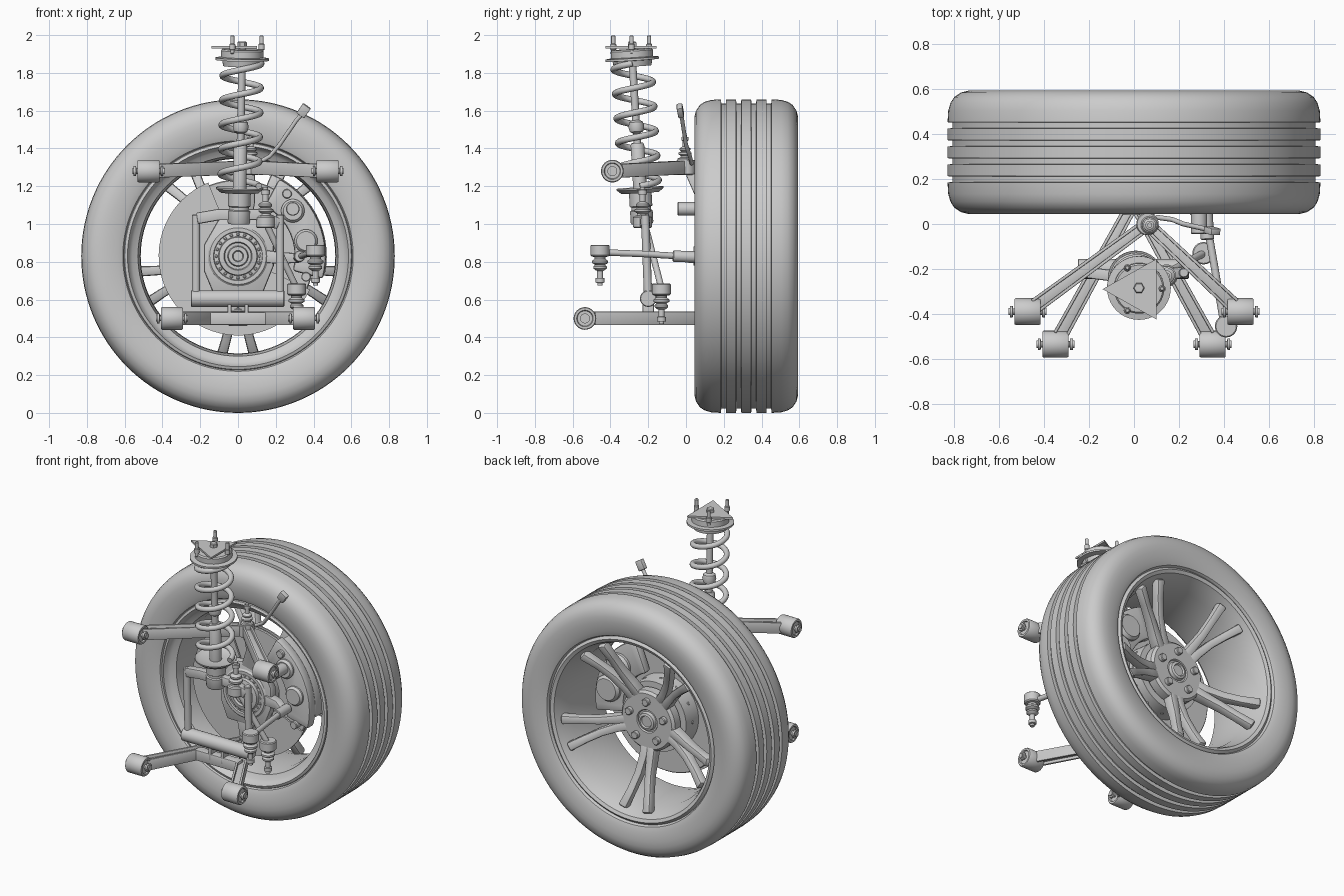
import bpy, bmesh
from math import sin, cos, pi, radians
from mathutils import Vector as V

if "Cube" in bpy.data.objects:
    bpy.data.objects.remove(bpy.data.objects["Cube"])

Y, Z, X = (0, 1, 0), (0, 0, 1), (1, 0, 0)
AX = 0.83                       # wheel axle height


def finish(name, bm, bevel=0):
    bmesh.ops.remove_doubles(bm, verts=bm.verts, dist=1e-5)
    bmesh.ops.recalc_face_normals(bm, faces=bm.faces)
    me = bpy.data.meshes.new(name)
    bm.to_mesh(me)
    bm.free()
    ob = bpy.data.objects.new(name, me)
    bpy.context.collection.objects.link(ob)
    if bevel:
        m = ob.modifiers.new("bevel", 'BEVEL')
        m.width, m.segments, m.limit_method = bevel, 2, 'ANGLE'
    return ob


def lathe(name, prof, origin=(0, 0, AX), axis=Y, seg=32, closed=False):
    """Revolve (radius, distance) points around an axis."""
    bm = bmesh.new()
    q, o = V(axis).to_track_quat('Z', 'Y'), V(origin)
    rows = [[bm.verts.new(o + q @ V((r * cos(2 * pi * i / seg), r * sin(2 * pi * i / seg), d)))
             for i in range(seg)] for r, d in prof]
    pairs = list(zip(rows, rows[1:])) + ([(rows[-1], rows[0])] if closed else [])
    for a, b in pairs:
        for i in range(seg):
            j = (i + 1) % seg
            bm.faces.new((a[i], a[j], b[j], b[i]))
    return finish(name, bm)


def rod(name, p, q, r, seg=20, c=0.004):
    p, q = V(p), V(q)
    n = (q - p).length
    return lathe(name, [(0, 0), (r - c, 0), (r, c), (r, n - c), (r - c, n), (0, n)], p, q - p, seg)


def beam(name, pts, sizes, up=Z, bevel=0.008):
    """Rectangular section (width, height) swept along points."""
    bm = bmesh.new()
    pts, up, rows = [V(p) for p in pts], V(up), []
    for i, p in enumerate(pts):
        t = (pts[min(i + 1, len(pts) - 1)] - pts[max(i - 1, 0)]).normalized()
        s = t.cross(up).normalized()
        u = s.cross(t)
        w, h = sizes[min(i, len(sizes) - 1)]
        rows.append([bm.verts.new(p + s * a * w / 2 + u * b * h / 2)
                     for a, b in ((-1, -1), (1, -1), (1, 1), (-1, 1))])
    for a, b in zip(rows, rows[1:]):
        for i in range(4):
            bm.faces.new((a[i], a[(i + 1) % 4], b[(i + 1) % 4], b[i]))
    bm.faces.new(rows[0])
    bm.faces.new(rows[-1])
    return finish(name, bm, bevel)


def prism(name, outline, origin, u, v, depth, bevel=0):
    """Flat outline on axes u, v extruded by a depth vector."""
    bm = bmesh.new()
    f = bm.faces.new([bm.verts.new(V(origin) + V(u) * a + V(v) * b) for a, b in outline])
    g = bmesh.ops.extrude_face_region(bm, geom=[f])['geom']
    bmesh.ops.translate(bm, vec=V(depth), verts=[e for e in g if isinstance(e, bmesh.types.BMVert)])
    return finish(name, bm, bevel)


def tube(name, pts, r):
    cu = bpy.data.curves.new(name, 'CURVE')
    cu.dimensions, cu.bevel_depth, cu.bevel_resolution, cu.use_fill_caps = '3D', r, 4, True
    sp = cu.splines.new('POLY')
    sp.points.add(len(pts) - 1)
    for p, c in zip(sp.points, pts):
        p.co = (*c, 1)
    ob = bpy.data.objects.new(name, cu)
    bpy.context.collection.objects.link(ob)
    return ob


def ball_joint(name, base, axis, s=1.0):
    prof = [(0, 0), (.045, 0), (.05, .005), (.05, .055), (.044, .062), (.03, .065), (.028, .075),
            (.042, .085), (.042, .097), (.026, .106), (.036, .115), (.036, .125), (.024, .135),
            (.016, .138), (.016, .175), (.024, .177), (.024, .2), (.014, .202), (.014, .215), (0, .215)]
    return lathe(name, [(r * s, d * s) for r, d in prof], base, axis, 24)


def arc(r, a0, a1, n):
    return [(r * cos(radians(a0 + (a1 - a0) * i / n)), r * sin(radians(a0 + (a1 - a0) * i / n)))
            for i in range(n + 1)]


# Tyre with four tread grooves
half = [(.60, .24), (.61, .258), (.64, .27), (.70, .275), (.735, .275), (.77, .266), (.80, .246),
        (.817, .22), (.827, .185), (.83, .134), (.808, .132), (.808, .108), (.83, .106),
        (.83, .054), (.808, .052), (.808, .028), (.83, .026)]
tyre = [(r, .319 + d) for r, d in half] + [(r, .319 - d) for r, d in reversed(half)]
lathe("tyre", tyre, seg=128, closed=True)

# Rim barrel
lathe("rim", [(.61, .085), (.60, .066), (.585, .06), (.575, .085), (.56, .1), (.53, .115), (.518, .18), (.515, .3),
              (.525, .45), (.55, .53), (.565, .565), (.585, .575), (.603, .56), (.56, .5),
              (.54, .3), (.545, .14), (.6, .115)], seg=96, closed=True)

# Wheel hub, spokes and lug bolts
lathe("wheel_hub", [(0, .32), (.18, .32), (.195, .335), (.195, .39), (.18, .405), (.075, .405), (.07, .395),
                    (.06, .395), (.055, .415), (.04, .42), (.035, .41), (0, .41)], seg=48)
for k in range(5):
    a = radians(-90 + 72 * k)
    rad, tan = V((cos(a), 0, sin(a))), V((-sin(a), 0, cos(a)))
    for s in (-1, 1):
        pts = [rad * r + tan * s * t + V((0, y, AX)) for r, t, y in
               ((.14, .022, .36), (.24, .026, .385), (.34, .038, .425), (.44, .062, .47), (.54, .09, .52))]
        beam("spoke", pts, [(.06, .075), (.055, .07), (.05, .06), (.05, .055), (.056, .06)], Y, .012)
    b = radians(-54 + 72 * k)
    c = V((.13 * cos(b), .40, AX + .13 * sin(b)))
    rod("lug_bolt", c, c + V((0, .03, 0)), .024, 12)

# Brake rotor, hat and hub carrier
lathe("brake_rotor", [(.19, .2), (.40, .2), (.405, .205), (.405, .215), (.38, .218), (.38, .227), (.405, .23),
                      (.405, .24), (.40, .245), (.235, .245), (.225, .36), (.0, .365), (0, .34), (.19, .33)],
      (0, -.04, AX), seg=64)
for k in range(12):
    d = V((cos(k * pi / 6), 0, sin(k * pi / 6)))
    c = V((0, .26, AX)) + d * .22
    rod("hat_bolt", c, c + d * .015, .01, 8)
prism("dust_shield", arc(.42, 112, 335, 40) + arc(.14, 335, 112, 24), (0, .13, AX), X, Z, (0, .012, 0))
lathe("wheel_bearing", [(.0, .2), (.16, .2), (.16, .07), (.15, .06), (.13, .06), (.125, .075), (.105, .075),
                        (.10, .05), (.075, .045), (.07, .06), (.055, .06), (.05, .04), (.03, .04), (.025, .06),
                        (0, .06)], seg=40)
for k in range(20):
    a = k * pi / 10
    c = V((.115 * cos(a), .065, AX + .115 * sin(a)))
    rod("bearing_stud", c, c + V((0, .02, 0)), .009, 8)

# Steering knuckle
prism("knuckle_body", [(-.13, -.2), (.13, -.2), (.19, -.05), (.19, .08), (.12, .22), (-.1, .2), (-.18, .06), (-.18, -.08)],
      (0, .07, AX), X, Z, (0, .055, 0), .012)
beam("knuckle_upper_arm", [(.02, .1, 1.0), (.05, .09, 1.12), (.065, .02, 1.27)], [(.1, .06), (.08, .05), (.05, .045)], Y)
beam("knuckle_lower_arm", [(0, .1, .68), (0, .1, .5)], [(.14, .05), (.07, .05)], Y)
beam("steering_arm", [(.12, .1, .83), (.24, .08, .82), (.32, .02, .82)], [(.07, .07), (.05, .06), (.045, .05)])

# Brake caliper
prism("caliper", arc(.465, -15, 62, 14) + arc(.3, 62, -15, 10), (0, .08, AX), X, Z, (0, .07, 0), .015)
prism("caliper_bridge", arc(.465, -8, 60, 12) + arc(.412, 60, -8, 12), (0, .14, AX), X, Z, (0, .1, 0), .008)
prism("caliper_outer", arc(.47, -12, 68, 14) + arc(.26, 68, -12, 10), (0, .222, AX), X, Z, (0, .06, 0), .015)
for x, z in ((.29, 1.07), (.36, .91)):
    lathe("caliper_piston", [(0, .055), (.05, .055), (.062, .07), (.062, .22), (.085, .23), (.085, .30),
                             (.07, .32), (0, .32)], (x, 0, z), Y)
rod("brake_hose_fitting", (.29, -.045, 1.08), (.29, .1, 1.08), .036)
for z in (.72, 1.16):
    rod("caliper_guide_pin", (.26 if z > 1 else .36, .06, z), (.26 if z > 1 else .36, .14, z), .025)


# Control arms with bushings
def control_arm(name, bx, by, bz, apex):
    a = V(apex)
    for s in (-1, 1):
        c = V((s * bx, by, bz))
        lathe(name + "_bushing", [(0, -.085), (.016, -.085), (.016, -.078), (.026, -.078), (.026, -.066), (.014, -.064),
              (.014, -.05), (.04, -.05), (.044, -.058), (.056, -.058), (.06, -.052), (.06, .052), (.056, .058),
              (.044, .058), (.04, .05), (.014, .05), (.014, .064), (.026, .066), (.026, .078), (.016, .078),
              (.016, .085), (0, .085)], c, X)
        d = (a - c).normalized()
        side = d.cross(V(Z)).normalized() * .027
        p = c + d * .045
        beam(name + "_web", [p, a], [(.055, .035)])
        for k in (-1, 1):
            beam(name + "_rail", [p + side * k, a + side * k * .8], [(.014, .072)], bevel=.004)
    rod(name + "_apex", a - V((0, 0, .04)), a + V((0, 0, .04)), .05)


control_arm("upper_arm", .474, -.39, 1.28, (.06, .0, 1.30))
control_arm("lower_arm", .35, -.535, .50, (0, .1, .50))
ball_joint("upper_ball_joint", (.07, -.005, 1.30), Z, .8)
ball_joint("lower_ball_joint", (0, .1, .47), Z, .8)
beam("lower_arm_crossbar", [(-.16, -.2, .5), (.16, -.2, .5)], [(.06, .07)])

# Tie rod and stabiliser link
ball_joint("tie_rod_inner_joint", (.41, -.455, .89), (0, 0, -1))
tube("tie_rod", [(.40, -.44, .85), (.36, -.2, .84), (.32, .03, .825)], .017)
rod("tie_rod_end", (.327, -.07, .83), (.32, .06, .825), .03)
ball_joint("link_lower_joint", (.31, -.13, .685), (0, 0, -1))
ball_joint("link_upper_joint", (.145, -.23, .98), Z)
rod("stabiliser_link", (.31, -.13, .66), (.145, -.22, 1.01), .017)


# Strut: leaning axis addressed by height
def S(z):
    return V((.008 + (z - 1.18) * .02, -.243 - (z - 1.18) * .06, z))


LEAN = (S(2) - S(1)).normalized()


def on_strut(name, z, prof, seg=40):
    return lathe(name, prof, S(z), LEAN, seg)


on_strut("damper_body", 1.0, [(0, 0), (.055, 0), (.06, .01), (.06, .07), (.052, .075), (.052, .09), (.06, .095),
         (.06, .17), (.036, .18), (.036, .42), (.03, .43), (0, .43)])
rod("damper_rod", S(1.4), S(1.93), .02)
on_strut("bump_stop", 1.48, [(.02, 0), (.036, .01), (.042, .035), (.036, .06), (.02, .07)], 24)
on_strut("lower_spring_seat", 1.165, [(.035, 0), (.1, 0), (.125, .02), (.125, .028), (.1, .014), (.035, .014)])
on_strut("upper_spring_seat", 1.855, [(0, .005), (.08, .005), (.09, -.02), (.1, -.02), (.105, .01), (.142, .012), (.142, .024),
         (.112, .028), (.112, .062), (.105, .07), (0, .07)])
N = 160
tube("coil_spring", [S(1.2 + .65 * i / N) + V((.102 * cos(5 * 2 * pi * i / N), .102 * sin(5 * 2 * pi * i / N), 0))
                     for i in range(N + 1)], .017)
prism("top_plate", [(-.14, -.29), (.1, -.425), (.1, -.155)], (0, 0, 1.93), X, Y, (0, 0, .012))
rod("top_nut", (.022, -.285, 1.93), (.022, -.285, 1.965), .025, 6)
for x, y in ((-.03, -.195), (.125, -.288), (-.03, -.385)):
    rod("mount_stud", (x, y, 1.9), (x, y, 1.998), .011, 12)
    rod("stud_collar", (x, y, 1.92), (x, y, 1.955), .016, 12)

# Strut fork down to the lower arm
beam("fork_crossbar", [(-.215, -.215, 1.03), (-.1, -.23, 1.05), (.1, -.23, 1.05), (.215, -.215, 1.0)], [(.05, .06)])
for s in (-1, 1):
    rod("fork_leg", (s * .222, -.217, 1.05), (s * .222, -.2, .6), .022)
rod("fork_lower_tube", (-.25, -.2, .605), (.245, -.2, .605), .044)
for x in (-.045, .045):
    beam("fork_bracket", [(x, -.2, .6), (x, -.2, .49)], [(.02, .06)], Y, .004)

# Wheel speed sensor cable and plug
tube("sensor_cable", [(.1, .03, 1.32), (.17, .02, 1.36), (.22, .0, 1.42), (.31, -.02, 1.55), (.345, -.03, 1.59)], .011)
beam("sensor_plug", [(.33, -.025, 1.575), (.365, -.035, 1.625)], [(.05, .03)], Y, .004)

# Curves to meshes, smooth shading with sharp edges
bpy.ops.object.select_all(action='SELECT')
bpy.context.view_layer.objects.active = bpy.data.objects["coil_spring"]
bpy.ops.object.convert(target='MESH')
bpy.ops.object.select_all(action='SELECT')
bpy.ops.object.shade_smooth_by_angle(angle=radians(35))
